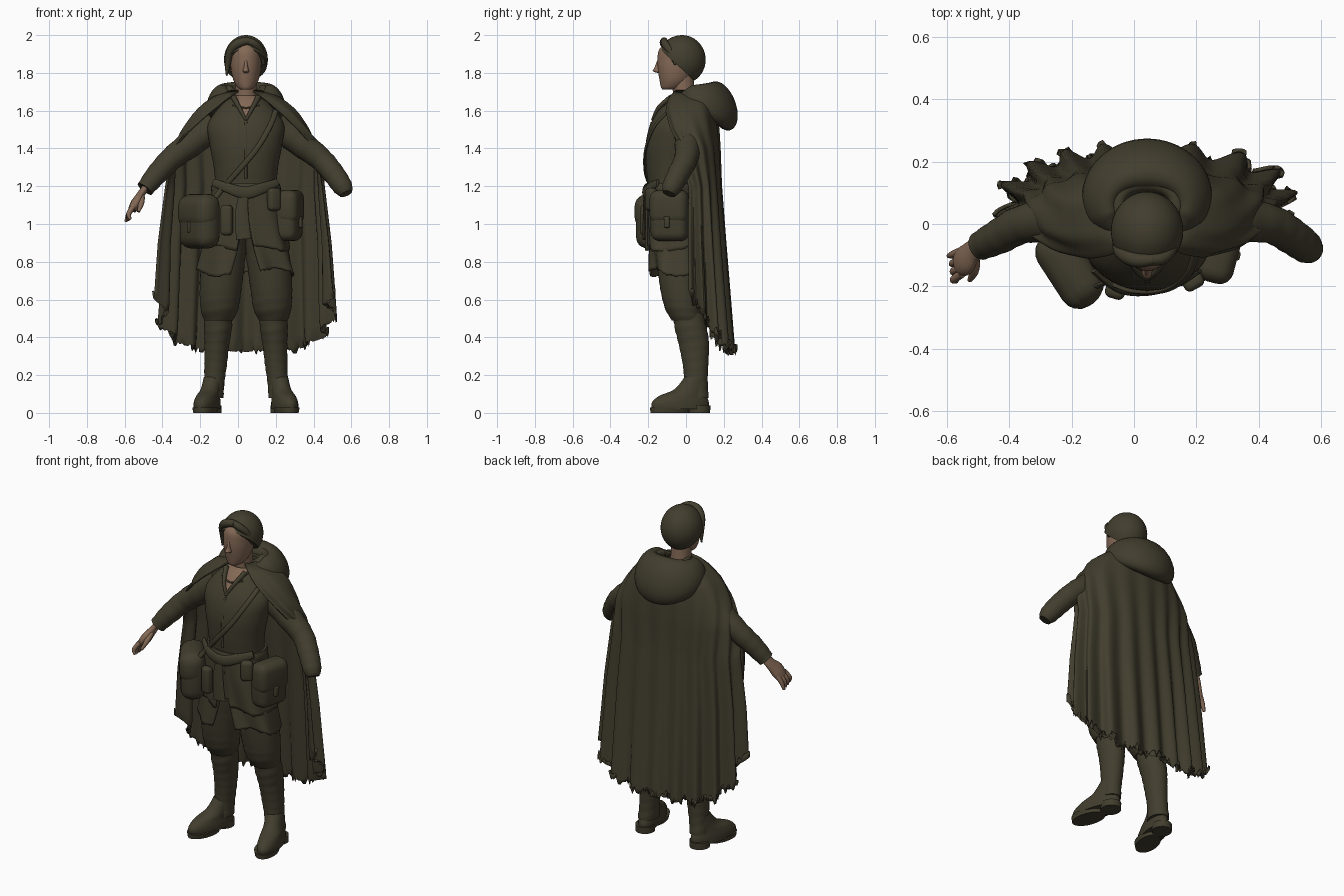
import bpy, bmesh, math, random
from mathutils import Vector, Matrix

random.seed(4)
CX = 0.042  # body centre line

if "Cube" in bpy.data.objects:
    bpy.data.objects.remove(bpy.data.objects["Cube"])


def material(name, rgb):
    m = bpy.data.materials.new(name)
    m.use_nodes = True
    m.diffuse_color = (*rgb, 1)
    m.node_tree.nodes["Principled BSDF"].inputs["Base Color"].default_value = (*rgb, 1)
    return m


CLOTH = material("dark olive cloth", (0.054, 0.047, 0.027))
SKIN = material("skin", (0.23, 0.14, 0.092))


def finish(name, bm, mats, angle=45):
    bmesh.ops.recalc_face_normals(bm, faces=bm.faces[:])
    me = bpy.data.meshes.new(name)
    bm.to_mesh(me)
    bm.free()
    ob = bpy.data.objects.new(name, me)
    bpy.context.collection.objects.link(ob)
    for m in mats:
        me.materials.append(m)
    bpy.ops.object.select_all(action="DESELECT")
    ob.select_set(True)
    bpy.context.view_layer.objects.active = ob
    bpy.ops.object.shade_smooth_by_angle(angle=math.radians(angle))
    return ob


def grid(name, rows, mats=(CLOTH,), wrap=True, paint=None, solid=0):
    """Bridge rows of points; closed rows are capped, open ones thickened."""
    bm = bmesh.new()
    vs = [[bm.verts.new(p) for p in r] for r in rows]
    n = len(rows[0])
    for a, b in zip(vs, vs[1:]):
        for i in range(n if wrap else n - 1):
            j = (i + 1) % n
            bm.faces.new((a[i], a[j], b[j], b[i]))
    if wrap:
        bm.faces.new(vs[0])
        bm.faces.new(vs[-1])
    if paint:
        for f in bm.faces:
            f.material_index = paint(f.calc_center_median())
    ob = finish(name, bm, mats)
    if solid:
        mod = ob.modifiers.new("thickness", "SOLIDIFY")
        mod.thickness = solid


def spline(keys, sub=6):
    """Smooth interpolation through tuples."""
    keys = [Vector(k) for k in keys]
    k = [keys[0]] + keys + [keys[-1]]
    out = []
    for a, b, c, d in zip(k, k[1:], k[2:], k[3:]):
        for s in range(sub):
            t = s / sub
            out.append(b + (c - a) * (t / 2) + (a * 2 - b * 5 + c * 4 - d) * (t * t / 2)
                       + (b * 3 - a - c * 3 + d) * (t ** 3 / 2))
    return out + [keys[-1]]


def loft(name, rings, mats=(CLOTH,), rot=0, n=40, ripple=0, paint=None):
    """Stack of horizontal ellipses: x, y, z, half width, half depth."""
    rows = []
    for x, y, z, rx, ry in spline(rings):
        row = []
        for i in range(n):
            a = math.tau * i / n
            k = 1 + ripple * math.sin(z * 130 + 2 * math.sin(a + z * 9))
            p = Matrix.Rotation(rot, 3, "Z") @ Vector((rx * k * math.cos(a), ry * k * math.sin(a), 0))
            row.append(p + Vector((x, y, z)))
        rows.append(row)
    grid(name, rows, mats, paint=paint)


def tube(name, pts, mat=CLOTH, w=1, h=1, n=16, ripple=0):
    """Tube along points x, y, z, radius, with a flattened section."""
    pts = spline(pts)
    rows = []
    for i, p in enumerate(pts):
        d = pts[min(i + 1, len(pts) - 1)].xyz - pts[max(i - 1, 0)].xyz
        n1 = d.cross(Vector((0, 1, 0))).normalized()
        n2 = n1.cross(d).normalized()
        r = p[3] * (1 + ripple * math.sin(i * 1.9))
        rows.append([p.xyz + n1 * (r * w * math.cos(math.tau * k / n))
                     + n2 * (r * h * math.sin(math.tau * k / n)) for k in range(n)])
    grid(name, rows, (mat,))


def drape(name, levels, hem, fold, waves, rag, cols=150, count=40, solid=0.012):
    """Hanging cloth: levels of z, half width, centre y, back, front, wrap angle."""
    top = levels[0][0]
    jag = [random.uniform(0, rag) for _ in range(cols + 1)]
    rows = []
    for r in range(count + 1):
        v = r / count
        row = []
        for c in range(cols + 1):
            u = 2 * c / cols - 1
            z = top - v * (top - hem(u))
            lo = next((i for i in range(len(levels) - 1) if z >= levels[i + 1][0]), len(levels) - 2)
            A, B = Vector(levels[lo]), Vector(levels[lo + 1])
            _, a, yc, back, front, wrap = A.lerp(B, min(1, (A[0] - z) / (A[0] - B[0])))
            t = u * math.radians(wrap)
            s, co = math.sin(t), math.cos(t)
            f = fold * v * (0.7 + abs(u)) * math.sin(waves * u + math.sin(5 * u + 1) + v)
            y = yc + (back if co > 0 else front) * math.copysign(abs(co) ** 0.75, co)
            row.append((CX + (a + f) * s, y + f * co, z + (jag[c] if r == count else 0)))
        rows.append(row)
    grid(name, rows, wrap=False, solid=solid)


def box(name, loc, size, rot=0, bevel=0.03):
    bm = bmesh.new()
    bmesh.ops.create_cube(bm, size=1)
    bmesh.ops.scale(bm, vec=size, verts=bm.verts)
    bmesh.ops.bevel(bm, geom=bm.edges[:], offset=bevel, segments=4, profile=0.5, affect="EDGES")
    bmesh.ops.transform(bm, matrix=Matrix.Translation(loc) @ Matrix.Rotation(rot, 4, "Z"), verts=bm.verts)
    finish(name, bm, (CLOTH,))


# torso with open neckline
def neckline(c):
    return int(c.z > 1.56 and c.y < -0.03 and abs(c.x - CX) < (c.z - 1.56) * 0.6)


loft("tunic", [(CX, -.07, .93, .2, .13), (CX, -.07, 1.1, .185, .135), (CX, -.07, 1.2, .165, .13),
               (CX, -.075, 1.3, .17, .135), (CX, -.07, 1.42, .192, .142), (CX, -.055, 1.53, .2, .132),
               (CX, -.03, 1.63, .13, .095), (CX, -.015, 1.68, .065, .06)],
     (CLOTH, SKIN), n=96, paint=neckline)
for s, side in ((-1, "right"), (1, "left")):
    tube(side + "_collar", [(CX, -.178, 1.55, .007), (CX + s * .035, -.145, 1.615, .011), (CX + s * .065, -.08, 1.67, .015)])
tube("placket", [(CX, -.183, 1.54, .007), (CX, -.21, 1.42, .007), (CX, -.21, 1.24, .007)], h=.6)
tube("neck_cord", [(CX - .07, -.11, 1.63, .005), (CX, -.14, 1.615, .005), (CX + .07, -.11, 1.63, .005)])

# layered tunic skirt, open in front
drape("upper_skirt", [(1.2, .172, -.07, .13, .137, 179), (1.05, .205, -.065, .14, .145, 176),
                      (.86, .238, -.06, .15, .15, 168)], lambda u: .87 + .02 * math.sin(7 * u), .01, 18, .008, 90, 16)
drape("lower_skirt", [(1, .2, -.06, .13, .13, 176), (.72, .262, -.05, .14, .14, 162)],
      lambda u: .74 + .02 * math.sin(9 * u), .009, 20, .01, 90, 14)

# belt and sash
loft("belt", [(CX, -.07, 1.165, .182, .142), (CX, -.07, 1.19, .185, .146), (CX, -.07, 1.215, .178, .14)])
tube("sash", [(.21, -.15, 1.22, .02), (.13, -.195, 1.19, .028), (.04, -.218, 1.165, .032), (-.05, -.21, 1.19, .026),
              (-.13, -.15, 1.22, .02)], h=.4)
tube("sash_tail", [(.03, -.22, 1.16, .025), (.02, -.222, 1.05, .035), (.03, -.222, .92, .04)], h=.2)
tube("shoulder_strap", [(.2, -.09, 1.6, .014), (.17, -.165, 1.52, .014), (.1, -.213, 1.4, .014),
                        (0, -.217, 1.28, .014), (-.08, -.19, 1.19, .014), (-.12, -.2, 1.14, .014)], h=.5)

# bags and pouches
for name, loc, size, ang, soft in (("right_bag", (-.203, -.142, 1.015), (.26, .14, .29), -57, .062),
                                   ("left_bag", (.268, -.085, 1.04), (.2, .12, .26), 75, .045)):
    a = math.radians(ang)
    box(name, loc, size, a, soft)
    out = Vector((math.sin(a), -math.cos(a), 0)) * .008
    box(name + "_flap", Vector(loc) + out + Vector((0, 0, .05)), (size[0] + .008, size[1], .18), a, soft)
    box(name + "_buckle", Vector(loc) + out * 7.5 - Vector((0, 0, .03)), (.03, .03, .06), a, .008)
box("front_pouch", (-.06, -.215, 1.02), (.065, .05, .16), -.3, .02)
box("small_pouch", (.19, -.185, 1.13), (.07, .05, .12), .5, .02)

# legs, boots, feet and sleeves
for s, side in ((-1, "right"), (1, "left")):
    def at(*r):
        return [(CX + s * d, y, z, rx, ry) for d, y, z, rx, ry in r]
    loft(side + "_breeches", at((.09, -.05, .97, .1, .12), (.12, -.04, .8, .115, .115), (.135, -.03, .65, .11, .105),
                                (.14, -.015, .55, .1, .095), (.145, .005, .49, .076, .08)), ripple=.012)
    loft(side + "_boot", at((.145, .01, .53, .072, .08), (.148, .025, .45, .074, .085), (.154, .042, .36, .065, .08),
                            (.16, .05, .26, .06, .068), (.168, .053, .16, .054, .062),
                            (.175, .05, .08, .056, .07)), ripple=.018)
    loft(side + "_foot", at((.205, -.03, .02, .063, .155), (.205, -.03, .055, .062, .155), (.2, -.015, .09, .056, .13),
                            (.185, .025, .125, .052, .088), (.172, .052, .19, .05, .06)), rot=s * .25)
    loft(side + "_sole", at((.215, -.085, 0, .06, .105), (.215, -.085, .028, .066, .108)), rot=s * .25)
    loft(side + "_heel", at((.185, .07, 0, .055, .058), (.185, .07, .04, .055, .06)), rot=s * .25)

    # the left cuff hangs over and hides the hand
    arm = [(.16, .015, 1.53, .075), (.28, .012, 1.435, .072), (.395, 0, 1.345, .062)]
    if s > 0:
        arm += [(.465, -.04, 1.265, .058), (.513, -.075, 1.195, .052), (.53, -.09, 1.16, .035)]
    else:
        arm += [(.475, -.04, 1.26, .056), (.535, -.07, 1.185, .046)]
    tube(side + "_sleeve", [(CX + s * d, y, z, r) for d, y, z, r in arm], n=28, ripple=.02)

# right hand
tube("right_palm", [(-.485, -.065, 1.2, .034), (-.515, -.085, 1.155, .038), (-.54, -.115, 1.11, .05),
                    (-.56, -.125, 1.075, .042)], SKIN, w=.55)
for i in range(4):
    tube("right_finger_%d" % (i + 1), [(-.552, -.087 - .024 * i, 1.095, .014), (-.578, -.097 - .027 * i, 1.055, .013),
                                       (-.594 + .008 * i, -.102 - .027 * i, 1.012 + .004 * i, .008)], SKIN, n=10)
tube("right_thumb", [(-.51, -.11, 1.145, .017), (-.512, -.15, 1.11, .015), (-.527, -.18, 1.065, .008)], SKIN, n=10)

# cloak covering the shoulders and hanging behind the arms
drape("cloak", [(1.71, .075, .01, .07, .07, 150), (1.67, .19, .02, .13, .13, 148), (1.6, .27, .01, .155, .15, 138),
                (1.5, .335, .005, .17, .15, 120), (1.4, .385, .01, .17, .12, 102), (1.2, .41, .02, .165, .05, 90),
                (.9, .44, .02, .185, .05, 90), (.33, .468, .03, .215, .05, 90)],
      lambda u: .3 + .29 * abs(u) ** 3, .023, 31, .07)


# lowered hood lying round the neck
def hood(name, size, dz, thick):
    rows = []
    for i in range(61):
        a = math.radians(-150 + 5 * i)
        b = ((1 + math.cos(a)) / 2) ** 1.5
        end = min(1, .25 + .1 * min(i, 60 - i))
        row = []
        for k in range(24):
            q = math.tau * k / 24
            rad = (.042 + .042 * b) * thick * end * math.cos(q)
            z = 1.68 - .055 * b + dz + (.045 + .075 * b) * thick * end * math.sin(q) - .6 * rad
            row.append((CX + (.15 * size + rad) * math.sin(a), .07 + (.12 * size + rad) * math.cos(a), z))
        rows.append(row)
    grid(name, rows)


hood("hood", 1, 0, 1)
hood("hood_inner_fold", .72, .02, .7)

# neck, head and face
loft("neck", [(CX, -.01, 1.6, .07, .065), (CX, -.01, 1.68, .058, .058), (CX, -.02, 1.78, .056, .06)], (SKIN,))
loft("head", [(CX, -.09, 1.712, .028, .035), (CX, -.075, 1.725, .046, .058), (CX, -.06, 1.76, .066, .08),
              (CX, -.05, 1.81, .078, .098), (CX, -.045, 1.86, .082, .106), (CX, -.038, 1.92, .08, .106),
              (CX, -.03, 1.965, .05, .075)], (SKIN,))
loft("nose", [(CX, -.143, 1.8, .01, .008), (CX, -.15, 1.81, .017, .026), (CX, -.148, 1.83, .011, .018),
              (CX, -.143, 1.87, .007, .008)], (SKIN,), n=16)
tube("lips", [(CX - .022, -.128, 1.772, .004), (CX, -.134, 1.774, .008), (CX + .022, -.128, 1.772, .004)], SKIN)

# hair, cut back from the face, with flat swept locks
bm = bmesh.new()
bmesh.ops.create_uvsphere(bm, u_segments=40, v_segments=24, radius=1)
bmesh.ops.scale(bm, vec=(.116, .126, .13), verts=bm.verts)
bmesh.ops.translate(bm, vec=(CX, -.022, 1.87), verts=bm.verts)
bmesh.ops.bisect_plane(bm, geom=bm.verts[:] + bm.edges[:] + bm.faces[:], plane_co=(0, .01, 1.79),
                       plane_no=(0, .92, 1), clear_inner=True)
bmesh.ops.holes_fill(bm, edges=[e for e in bm.edges if e.is_boundary], sides=0)
finish("hair", bm, (CLOTH,))
for name, pts in (("right_lock", [(.06, -.115, 1.97, .018), (.005, -.115, 1.958, .024), (-.037, -.095, 1.92, .022),
                                  (-.054, -.07, 1.85, .016), (-.06, -.065, 1.785, .004)]),
                  ("left_lock", [(.05, -.115, 1.97, .018), (.09, -.11, 1.952, .02), (.122, -.08, 1.91, .018),
                                 (.136, -.055, 1.845, .008)])):
    tube(name, pts)
